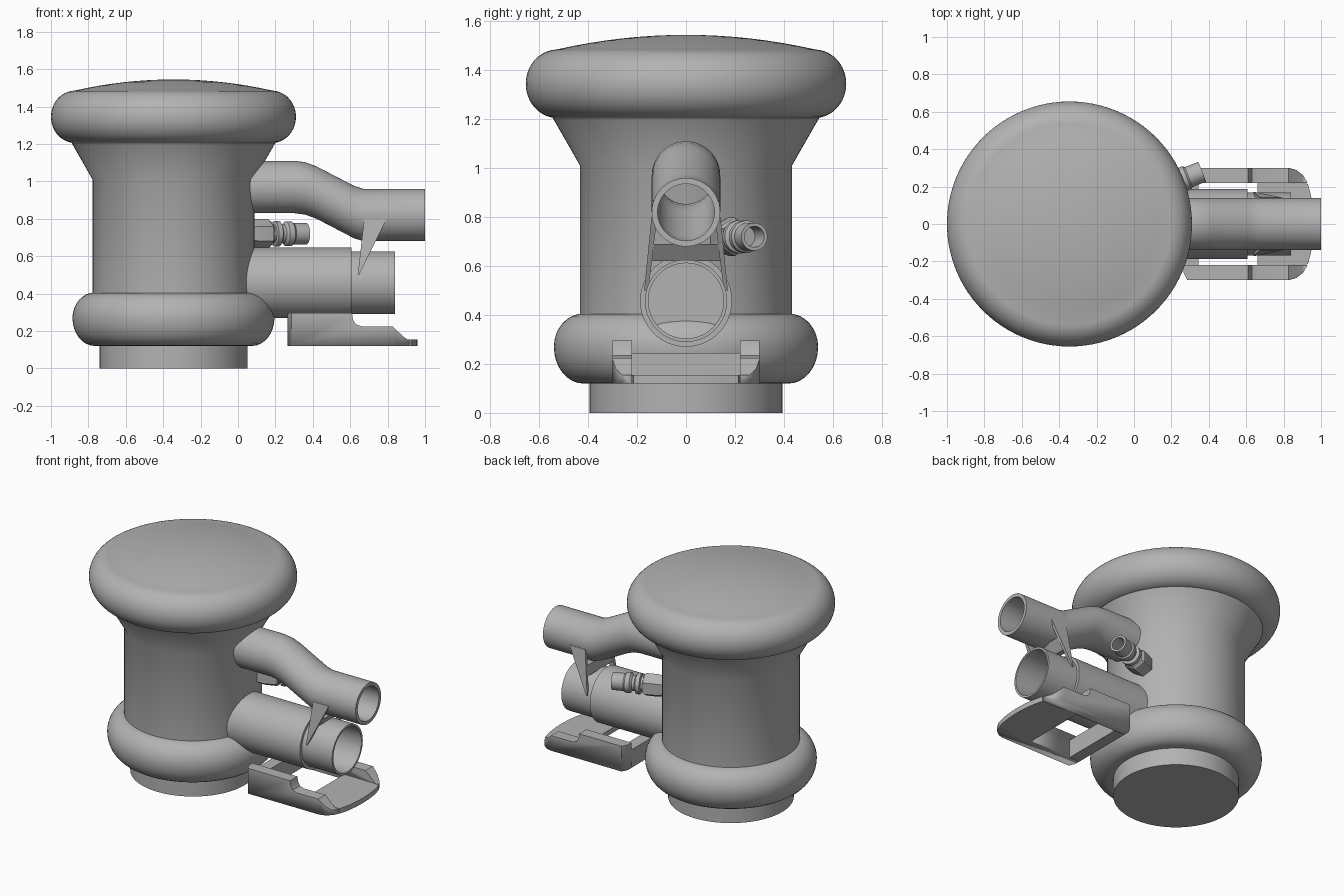
import bpy, bmesh
from math import sin, cos, pi, radians
from mathutils import Matrix

cube = bpy.data.objects.get("Cube")
if cube:
    bpy.data.objects.remove(cube, do_unlink=True)

grey = bpy.data.materials.new("plain grey")
grey.use_nodes = True
colour = (0.45, 0.45, 0.45, 1)
grey.diffuse_color = colour
grey.node_tree.nodes["Principled BSDF"].inputs["Base Color"].default_value = colour

AXIS_X = -0.345
ALONG_X = Matrix(((0, 0, 1, 0), (0, 1, 0, 0), (-1, 0, 0, 0), (0, 0, 0, 1)))


def finish(name, bm, matrix=Matrix()):
    bmesh.ops.transform(bm, matrix=matrix, verts=bm.verts)
    bmesh.ops.recalc_face_normals(bm, faces=bm.faces)
    mesh = bpy.data.meshes.new(name)
    bm.to_mesh(mesh)
    bm.free()
    mesh.materials.append(grey)
    obj = bpy.data.objects.new(name, mesh)
    bpy.context.collection.objects.link(obj)
    bpy.ops.object.select_all(action="DESELECT")
    obj.select_set(True)
    bpy.context.view_layer.objects.active = obj
    bpy.ops.object.shade_smooth_by_angle(angle=radians(32))
    return obj


def loft(name, sections, matrix=Matrix(), sides=64):
    """Circles of (radius, distance, sideways shift) joined in order."""
    bm = bmesh.new()
    rings = []
    for r, h, *shift in sections:
        dx = shift[0] if shift else 0
        rings.append([bm.verts.new((r * cos(2 * pi * i / sides) + dx,
                                    r * sin(2 * pi * i / sides), h))
                      for i in range(sides)])
    for a, b in zip(rings, rings[1:]):
        for i in range(sides):
            j = (i + 1) % sides
            bm.faces.new((a[i], a[j], b[j], b[i]))
    bm.faces.new(rings[0])
    bm.faces.new(rings[-1])
    return finish(name, bm, matrix)


def prism(name, points, place, low, high):
    """Extrude a flat outline between two depths."""
    bm = bmesh.new()
    a = [bm.verts.new(place(u, v, low)) for u, v in points]
    b = [bm.verts.new(place(u, v, high)) for u, v in points]
    bm.faces.new(a)
    bm.faces.new(b)
    for i in range(len(a)):
        j = (i + 1) % len(a)
        bm.faces.new((a[i], a[j], b[j], b[i]))
    return finish(name, bm)


def flat(u, v, d):
    return (u, v, d)


def upright(u, v, d):
    return (u, d, v)


# Vessel: base, lower bulge, column and flare
centre = Matrix.Translation((AXIS_X, 0, 0))
loft("base", [(0.395, 0), (0.395, 0.14)], centre, 96)
bulge = [(0.42 + 0.12 * sin(t * pi / 16), 0.27 - 0.15 * cos(t * pi / 16)) for t in range(9)]
bulge += [(0.42 + 0.12 * cos(t * pi / 16), 0.27 + 0.136 * sin(t * pi / 16)) for t in range(1, 8)]
loft("lower_bulge", bulge, centre, 96)
loft("column", [(0.433, 0.3), (0.433, 1.01), (0.545, 1.206), (0.5, 1.25)], centre, 96)

# Rounded lid with a shallow dome
lid = [(0.525 + 0.13 * cos(radians(a)), 1.345 + 0.14 * sin(radians(a)))
       for a in range(-90, 86, 7)]
lid += [(0.53 * (1 - t / 8), 1.485 + 0.06 * (1 - (1 - t / 8) ** 2)) for t in range(8)]
lid.append((0.002, 1.545))
loft("lid", lid, centre, 96)

# Upper bent pipe, open at its outer end
bend = [(0.02, 0.97), (0.3, 0.97), (0.36, 0.962), (0.42, 0.94),
        (0.62, 0.836), (0.67, 0.82), (1, 0.82)]
outside = [(0.14, x, -z) for x, z in bend]
inside = [(0.116, x, -z) for x, z in reversed(bend)]
loft("upper_pipe", outside + inside, ALONG_X)

# Lower pipe with a stepped spigot
drop = Matrix.Translation((0, 0, 0.458)) @ ALONG_X
loft("lower_pipe", [(0.188, 0), (0.188, 0.607), (0.168, 0.607), (0.168, 0.84),
                    (0.154, 0.84), (0.154, 0.15)], drop)

# Tapered gusset blades joining the pipes
for side, label in ((1, "left"), (-1, "right")):
    bm = bmesh.new()
    rings = []
    for z, inner, outer, x0, x1 in ((0.8, 0.118, 0.141, 0.675, 0.795),
                                    (0.5, 0.154, 0.171, 0.64, 0.647)):
        rings.append([bm.verts.new((x, side * y, z)) for x, y in
                      ((x0, inner), (x1, inner), (x1, outer), (x0, outer))])
    for i in range(4):
        j = (i + 1) % 4
        bm.faces.new((rings[0][i], rings[0][j], rings[1][j], rings[1][i]))
    bm.faces.new(rings[0])
    bm.faces.new(rings[1])
    finish("gusset_" + label, bm)
prism("gusset_web", [(0.655, 0.62), (0.69, 0.62), (0.74, 0.69), (0.665, 0.69)],
      upright, -0.148, 0.148)

# Angled hose fitting pointing out from the column
radial = (Matrix.Translation((AXIS_X, 0, 0.72))
          @ Matrix.Rotation(radians(21.5), 4, "Z") @ ALONG_X)
loft("fitting_nut", [(0.065, 0.4), (0.078, 0.47), (0.078, 0.545), (0.066, 0.56)], radial, 6)
loft("fitting_stem", [(0.05, 0.5), (0.05, 0.575), (0.068, 0.58), (0.068, 0.605),
                      (0.05, 0.615), (0.05, 0.632), (0.066, 0.645), (0.066, 0.675),
                      (0.057, 0.685), (0.057, 0.763), (0.043, 0.763), (0.043, 0.66)],
     radial, 40)

# Bracket: rounded outline, two shaped rails, crossbar and toe plate
nose = [(0.83, 0.3), (0.87, 0.288), (0.905, 0.26), (0.93, 0.215),
        (0.947, 0.15), (0.957, 0.075), (0.96, 0)]
nose += [(x, -y) for x, y in reversed(nose[:-1])]
outline = prism("bracket_outline", [(0.265, 0.26), (0.285, 0.3)] + nose
                + [(0.285, -0.3), (0.265, -0.26)], flat, 0, 0.5)
outline.hide_render = True
outline.hide_set(True)
rail = [(0.2, 0.12), (0.97, 0.12), (0.97, 0.155), (0.905, 0.155), (0.89, 0.165),
        (0.825, 0.225), (0.66, 0.225), (0.63, 0.235), (0.615, 0.26), (0.61, 0.295), (0.2, 0.295)]
for side, label in ((1, "left"), (-1, "right")):
    obj = prism("bracket_rail_" + label, rail, upright, side * 0.22, side * 0.31)
    trim = obj.modifiers.new("trim", "BOOLEAN")
    trim.operation = "INTERSECT"
    trim.solver = "EXACT"
    trim.object = outline
    bpy.ops.object.modifier_apply(modifier="trim")
bpy.data.objects.remove(outline, do_unlink=True)
prism("bracket_crossbar", [(0.265, 0.12), (0.345, 0.12), (0.345, 0.245), (0.265, 0.245)],
      upright, -0.222, 0.222)
plate = [(0.66, 0.225)] + [(x, max(-0.225, min(0.225, y))) for x, y in nose[3:-3]] + [(0.66, -0.225)]
prism("bracket_toe_plate", plate, flat, 0.12, 0.155)
